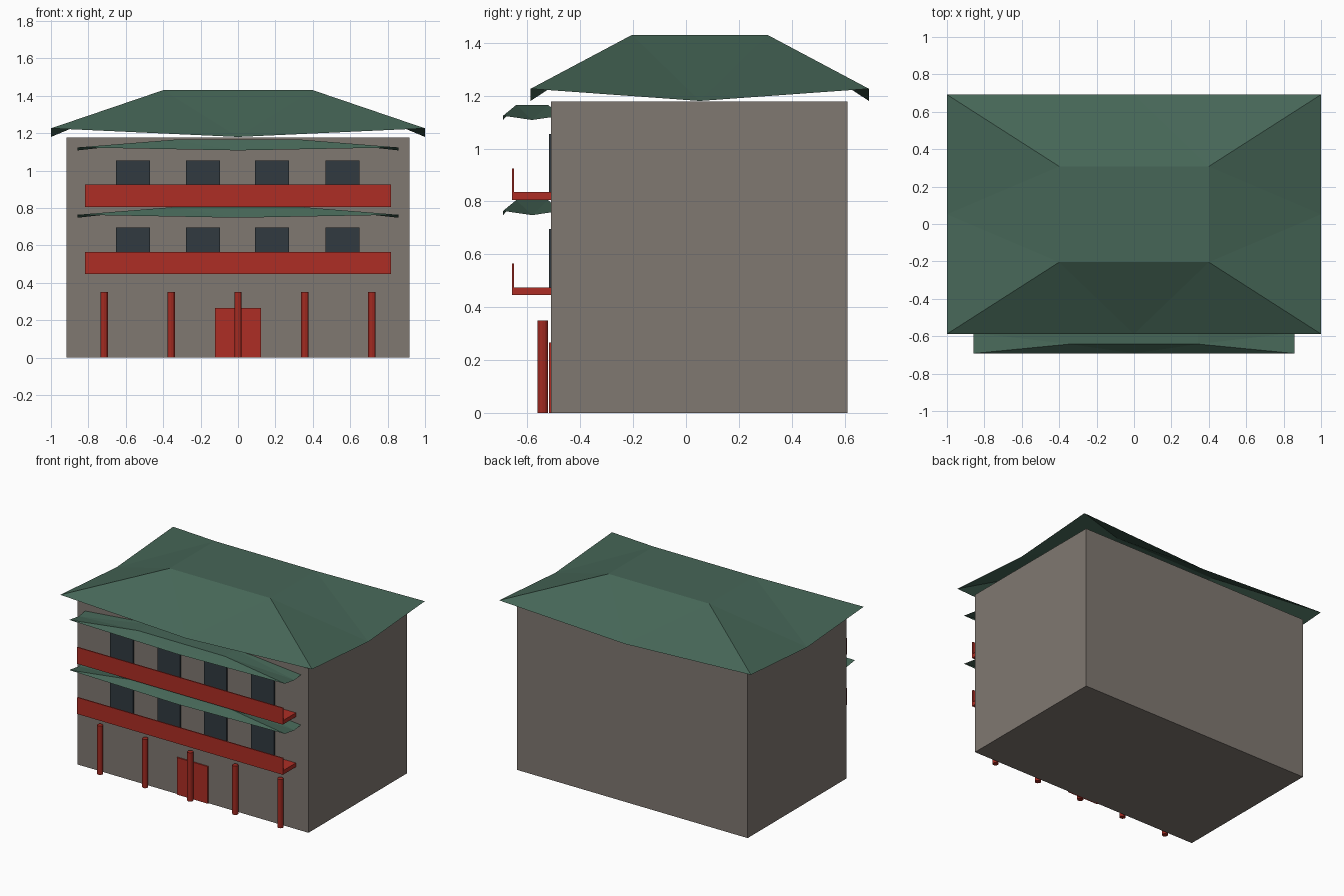
import bpy
import bmesh

cube = bpy.data.objects.get("Cube")
if cube:
    bpy.data.objects.remove(cube, do_unlink=True)


def material(name, rgb):
    m = bpy.data.materials.new(name)
    m.use_nodes = True
    m.diffuse_color = (*rgb, 1)
    m.node_tree.nodes["Principled BSDF"].inputs["Base Color"].default_value = (*rgb, 1)
    return m


STONE = material("warm grey wall", (0.216, 0.188, 0.165))
GREEN = material("green roof tile", (0.061, 0.133, 0.095))
RED = material("red paint", (0.42, 0.027, 0.018))
DARK_RED = material("dark red pillar paint", (0.36, 0.023, 0.015))
GLASS = material("dark window glass", (0.031, 0.042, 0.051))


def finish(name, bm, mat):
    mesh = bpy.data.meshes.new(name)
    bm.to_mesh(mesh)
    bm.free()
    mesh.materials.append(mat)
    ob = bpy.data.objects.new(name, mesh)
    bpy.context.collection.objects.link(ob)
    return ob


def box(name, x, y, z, mat):
    """Box from (min, max) ranges on each axis."""
    bm = bmesh.new()
    bmesh.ops.create_cube(bm, size=1)
    for v in bm.verts:
        v.co = [sum(r) / 2 + c * (r[1] - r[0]) for r, c in zip((x, y, z), v.co)]
    return finish(name, bm, mat)


def hip_roof(name, cy, half, top_half, z_mid, z_corner, z_top):
    """Open hipped sheet with upswept corners and a flat top."""
    bm = bmesh.new()
    signs = [(-1, -1), (1, -1), (1, 1), (-1, 1)]
    hx, hy = half
    tx, ty = top_half
    corners = [bm.verts.new((sx * hx, cy + sy * hy, z_corner)) for sx, sy in signs]
    tops = [bm.verts.new((sx * tx, cy + sy * ty, z_top)) for sx, sy in signs]
    bm.faces.new(tops)
    for i in range(4):
        j = (i + 1) % 4
        mid = (corners[i].co + corners[j].co) / 2
        mid.z = z_mid
        m = bm.verts.new(mid)
        bm.faces.new((corners[i], m, tops[i]))
        bm.faces.new((m, tops[j], tops[i]))
        bm.faces.new((m, corners[j], tops[j]))
    return finish(name, bm, GREEN)


# Main block and main roof
WALL = -0.51
box("building_body", (-0.917, 0.917), (WALL, 0.61), (0, 1.178), STONE)
hip_roof("main_roof", 0.052, (1, 0.64), (0.4, 0.256), 1.18, 1.226, 1.43)

# Entrance
box("front_door", (-0.123, 0.123), (WALL - 0.009, WALL + 0.01), (0, 0.266), RED)
for i in range(5):
    bm = bmesh.new()
    bmesh.ops.create_cone(bm, cap_ends=True, segments=12, radius1=0.02, radius2=0.02, depth=0.35)
    bmesh.ops.translate(bm, verts=bm.verts, vec=((i - 2) * 0.358, -0.542, 0.175))
    finish(f"pillar_{i + 1}", bm, DARK_RED)

# Upper storeys: balcony, windows and canopy roof
for storey, z in (("lower", 0.446), ("upper", 0.806)):
    box(f"{storey}_balcony_floor", (-0.817, 0.817), (-0.658, WALL + 0.01), (z, z + 0.029), RED)
    box(f"{storey}_balcony_rail", (-0.817, 0.817), (-0.658, -0.65), (z + 0.029, z + 0.119), RED)
    for i, x in enumerate((-0.562, -0.187, 0.183, 0.559)):
        box(f"{storey}_window_{i + 1}", (x - 0.091, x + 0.091), (WALL - 0.009, WALL + 0.01),
            (z + 0.029, z + 0.249), GLASS)
    hip_roof(f"{storey}_canopy", -0.582, (0.857, 0.11), (0.343, 0.06),
             z + 0.302, z + 0.318, z + 0.359)
